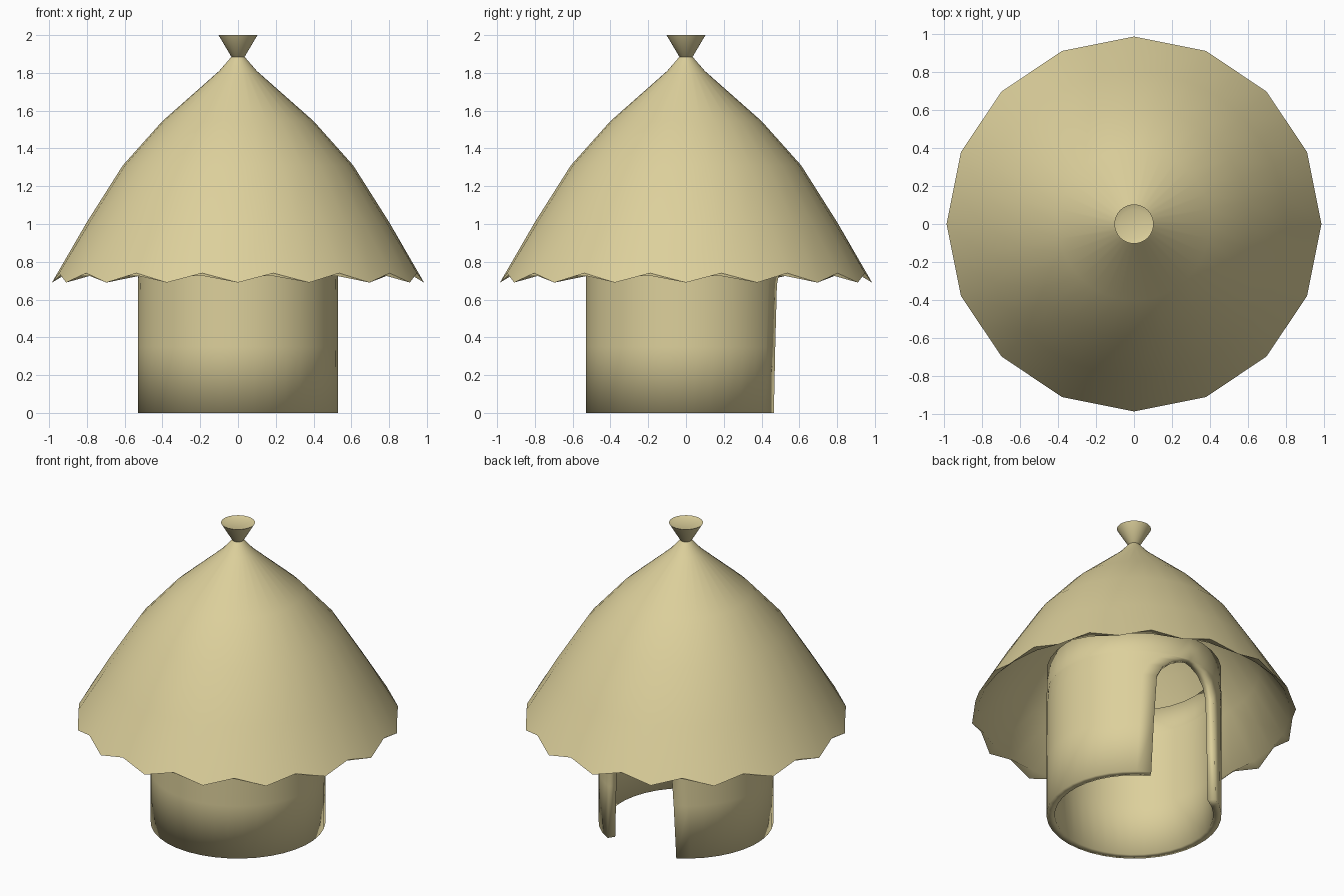
import bpy, bmesh
from math import pi, sin, cos, asin, radians

cube = bpy.data.objects.get("Cube")
if cube:
    bpy.data.objects.remove(cube, do_unlink=True)

straw = bpy.data.materials.new("pale_straw")
straw.use_nodes = True
colour = (0.72, 0.63, 0.33, 1)
straw.diffuse_color = colour
bsdf = straw.node_tree.nodes["Principled BSDF"]
bsdf.inputs["Base Color"].default_value = colour
bsdf.inputs["Roughness"].default_value = 0.9

SEGMENTS = 32


def finish(bm, name):
    """Weld the mesh and place it in the scene as a named object."""
    bmesh.ops.remove_doubles(bm, verts=bm.verts, dist=0.0005)
    mesh = bpy.data.meshes.new(name)
    bm.to_mesh(mesh)
    bm.free()
    mesh.materials.append(straw)
    obj = bpy.data.objects.new(name, mesh)
    bpy.context.collection.objects.link(obj)
    bpy.ops.object.select_all(action="DESELECT")
    obj.select_set(True)
    bpy.context.view_layer.objects.active = obj
    return obj


def skin(bm, rings, closed):
    """Join neighbouring rings of vertices with quads."""
    for low, high in zip(rings, rings[1:]):
        n = len(low)
        for j in range(n if closed else n - 1):
            k = (j + 1) % n
            bm.faces.new((low[j], low[k], high[k], high[j]))


def lathe(name, profile, scallop_ring=None):
    """Turn a radius/height profile; one ring may have a zigzag edge."""
    bm = bmesh.new()
    rings = []
    for i, (r, z) in enumerate(profile):
        ring = []
        for j in range(SEGMENTS):
            a = 2 * pi * j / SEGMENTS
            notch = i == scallop_ring and j % 2
            rr = r * cos(pi / 16) if notch else r
            ring.append(bm.verts.new((rr * cos(a), rr * sin(a), z + (0.05 if notch else 0))))
        rings.append(ring)
    skin(bm, rings, True)
    obj = finish(bm, name)
    bpy.ops.object.shade_smooth_by_angle(angle=radians(40))
    return obj


# Thatched roof: inner shell, zigzag eave, then outer shell up to the neck
lathe("thatch_roof", [
    (0, 1.80), (0.38, 1.49), (0.57, 1.28), (0.76, 1.01), (0.945, 0.725),
    (0.985, 0.69), (0.80, 1.01), (0.61, 1.31), (0.40, 1.545),
    (0.10, 1.81), (0.035, 1.885)], scallop_ring=5)

# Tied straw tuft flaring out at the peak
lathe("roof_tuft", [(0, 1.87), (0.035, 1.885), (0.103, 2.0), (0.075, 1.99), (0, 1.99)])

# Round wall: each ring is open by the doorway's half width at that height
RADIUS = 0.53
doorway = [(0, 0.254), (0.35, 0.24), (0.68, 0.222), (0.755, 0.185),
           (0.81, 0.12), (0.84, 0.05), (0.85, 0), (1.01, 0)]
bm = bmesh.new()
rings = []
for z, half_width in doorway:
    gap = asin(half_width / RADIUS)
    ring = []
    for j in range(SEGMENTS + 1):
        a = pi / 2 + gap + (2 * pi - 2 * gap) * j / SEGMENTS
        ring.append(bm.verts.new((RADIUS * cos(a), RADIUS * sin(a), z)))
    rings.append(ring)
skin(bm, rings, False)
wall = finish(bm, "round_wall")
shell = wall.modifiers.new("wall_thickness", "SOLIDIFY")
shell.thickness = 0.05
shell.offset = -1
bpy.ops.object.shade_smooth()
